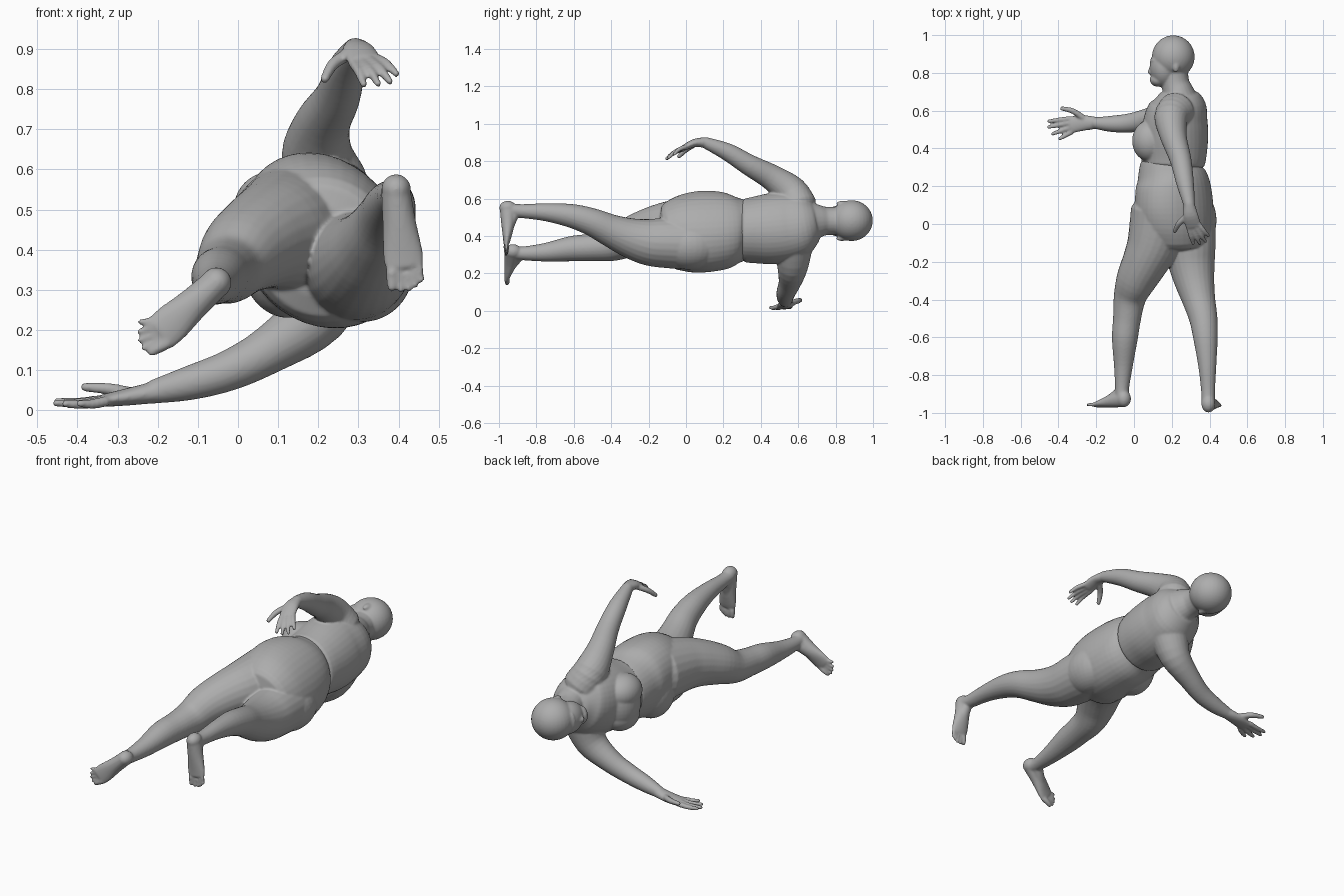
import bpy, bmesh, math
from mathutils import Vector, Matrix

grey = bpy.data.materials.new("clay_grey")
grey.diffuse_color = (0.42, 0.42, 0.42, 1)


def curve_through(pts, steps=4):
    """Smooth interpolation of (x, y, z, a, b) sections."""
    p = [pts[0]] + pts + [pts[-1]]
    out = []
    for i in range(1, len(p) - 2):
        for s in range(steps):
            t = s / steps
            out.append([0.5 * (2 * q1 + (q2 - q0) * t + (2 * q0 - 5 * q1 + 4 * q2 - q3) * t * t
                               + (3 * q1 - q0 - 3 * q2 + q3) * t ** 3)
                        for q0, q1, q2, q3 in zip(p[i - 1], p[i], p[i + 1], p[i + 2])])
    return out + [list(pts[-1])]


def tube(bm, pts, side=(0, 0, 1), cap=0.6, n=24):
    """Loft ellipses along a path; a is the half width along side, b across it."""
    sec = curve_through(pts)
    pos = [Vector(s[:3]) for s in sec]
    last = len(sec) - 1
    rings = []

    def ring(c, t, a, b):
        u = Vector(side)
        u = (u - t * u.dot(t)).normalized()
        v = t.cross(u)
        rings.append([bm.verts.new(c + u * a * math.cos(k * math.tau / n) + v * b * math.sin(k * math.tau / n))
                      for k in range(n)])

    for i, (c, s) in enumerate(zip(pos, sec)):
        t = (pos[min(i + 1, last)] - pos[max(i - 1, 0)]).normalized()
        a, b = s[3], s[4]
        ends = [(math.sin(w) * cap * min(a, b), math.cos(w)) for w in (1.35, 0.9, 0.45)]
        if i == 0:
            for d, k in ends:
                ring(c - t * d, t, a * k, b * k)
        ring(c, t, a, b)
        if i == last:
            for d, k in reversed(ends):
                ring(c + t * d, t, a * k, b * k)
    for r, q in zip(rings, rings[1:]):
        for k in range(n):
            bm.faces.new((r[k], r[(k + 1) % n], q[(k + 1) % n], q[k]))
    bm.faces.new(rings[0][::-1])
    bm.faces.new(rings[-1])


def ball(bm, c, r):
    bmesh.ops.create_uvsphere(bm, u_segments=32, v_segments=20, radius=1,
                              matrix=Matrix.Translation(c) @ Matrix.Diagonal((*r, 1)))


def limb(bm, pts):
    """Round limb from (x, y, z, radius) points."""
    tube(bm, [(*p, p[3]) for p in pts])


def digits(bm, roots, tips, radii, bend):
    """Fingers or toes: tapered tubes with a slight knuckle bend."""
    for r, t, w in zip(roots, tips, radii):
        m = (Vector(r) + Vector(t)) / 2 + Vector(bend)
        limb(bm, [(*r, w * 1.1), (*m, w), (*t, w * 0.75)])


def finish(bm, name, voxel, rounds):
    bmesh.ops.recalc_face_normals(bm, faces=bm.faces)
    me = bpy.data.meshes.new(name)
    bm.to_mesh(me)
    bm.free()
    me.materials.append(grey)
    ob = bpy.data.objects.new(name, me)
    bpy.context.collection.objects.link(ob)
    rm = ob.modifiers.new("fuse", 'REMESH')
    rm.mode, rm.voxel_size, rm.use_smooth_shade = 'VOXEL', voxel, True
    sm = ob.modifiers.new("soften", 'SMOOTH')
    sm.factor, sm.iterations = 0.5, rounds


# head with jaw, brow, nose and ears, joined by the neck to the torso
bm = bmesh.new()
ball(bm, (0.208, 0.885, 0.482), (0.113, 0.114, 0.109))
ball(bm, (0.16, 0.83, 0.48), (0.077, 0.105, 0.085))
ball(bm, (0.13, 0.762, 0.48), (0.046, 0.036, 0.052))
ball(bm, (0.115, 0.865, 0.48), (0.03, 0.018, 0.06))
tube(bm, [(0.1, 0.85, 0.48, 0.008, 0.01), (0.085, 0.8, 0.48, 0.016, 0.014)])
ball(bm, (0.094, 0.768, 0.48), (0.013, 0.01, 0.026))
for s in (-1, 1):
    ball(bm, (0.222, 0.835, 0.48 + s * 0.094), (0.018, 0.032, 0.013))
tube(bm, [(0.21, 0.83, 0.48, 0.075, 0.075), (0.218, 0.75, 0.48, 0.076, 0.074), (0.232, 0.7, 0.478, 0.095, 0.085),
          (0.24, 0.64, 0.47, 0.13, 0.12)])

# torso with full chest, turned slightly forward at the raised shoulder
tube(bm, [(0.208, 0.315, 0.43, 0.172, 0.165), (0.21, 0.36, 0.431, 0.178, 0.172), (0.215, 0.45, 0.438, 0.192, 0.174),
          (0.222, 0.55, 0.452, 0.192, 0.165), (0.238, 0.63, 0.465, 0.172, 0.143),
          (0.24, 0.685, 0.475, 0.115, 0.108)], side=(-0.4, 0, 0.92), cap=0.2, n=40)
ball(bm, (0.1, 0.445, 0.44), (0.105, 0.115, 0.15))
for x, z in ((0.1, 0.375), (0.085, 0.505)):
    ball(bm, (x, 0.44, z), (0.095, 0.11, 0.09))
# lower arm reaching forward to the ground
limb(bm, [(0.24, 0.575, 0.35, 0.105), (0.19, 0.57, 0.235, 0.082), (0.08, 0.555, 0.152, 0.06),
          (-0.02, 0.535, 0.1, 0.051), (-0.12, 0.53, 0.068, 0.043), (-0.21, 0.535, 0.046, 0.03)])
tube(bm, [(-0.2, 0.535, 0.046, 0.032, 0.028), (-0.27, 0.535, 0.034, 0.042, 0.022),
          (-0.335, 0.525, 0.024, 0.045, 0.016)], side=(0, 1, 0))
digits(bm, [(-0.34, 0.558, 0.025), (-0.345, 0.535, 0.024), (-0.34, 0.51, 0.022), (-0.33, 0.487, 0.022)],
       [(-0.454, 0.544, 0.022), (-0.456, 0.512, 0.018), (-0.434, 0.476, 0.016), (-0.397, 0.45, 0.017)],
       [0.0125] * 4, (0, 0, -0.004))
digits(bm, [(-0.26, 0.555, 0.04)], [(-0.385, 0.612, 0.058)], [0.015], (0, 0.014, 0.004))
# raised arm swept back
limb(bm, [(0.225, 0.6, 0.56, 0.1), (0.197, 0.56, 0.635, 0.09), (0.21, 0.46, 0.712, 0.07),
          (0.247, 0.34, 0.778, 0.057), (0.27, 0.22, 0.85, 0.047), (0.293, 0.1, 0.9, 0.03)])
tube(bm, [(0.293, 0.1, 0.9, 0.03, 0.028), (0.3, 0.045, 0.897, 0.04, 0.022),
          (0.315, -0.01, 0.872, 0.043, 0.016)], side=(1, 0, 0))
digits(bm, [(0.346, -0.003, 0.876), (0.328, -0.018, 0.87), (0.307, -0.02, 0.866), (0.287, -0.012, 0.866)],
       [(0.396, -0.064, 0.836), (0.38, -0.094, 0.817), (0.35, -0.106, 0.812), (0.314, -0.106, 0.81)],
       [0.012] * 4, (0, -0.004, 0.006))
digits(bm, [(0.28, 0.045, 0.89)], [(0.215, -0.04, 0.823)], [0.015], (-0.01, 0, 0.006))
finish(bm, "upper_body", 0.0058, 6)

# pelvis, rolled so the belly faces down and forward
bm = bmesh.new()
tube(bm, [(0.193, 0.33, 0.43, 0.16, 0.155), (0.195, 0.28, 0.43, 0.177, 0.17), (0.205, 0.21, 0.428, 0.215, 0.186),
          (0.212, 0.1, 0.424, 0.232, 0.192), (0.212, 0, 0.413, 0.218, 0.194), (0.21, -0.08, 0.4, 0.185, 0.18)],
     side=(-0.6, 0, 0.8), cap=0.3, n=40)
ball(bm, (0.125, 0.13, 0.38), (0.12, 0.13, 0.15))
# buttock of the trailing leg
ball(bm, (0.31, 0.02, 0.35), (0.127, 0.17, 0.13))
# forward leg
limb(bm, [(0.145, 0.05, 0.452, 0.165), (0.105, -0.1, 0.442, 0.142), (0.06, -0.2, 0.425, 0.123),
          (0.01, -0.3, 0.392, 0.106), (-0.022, -0.39, 0.352, 0.086), (-0.037, -0.5, 0.339, 0.074),
          (-0.049, -0.61, 0.332, 0.068), (-0.056, -0.75, 0.313, 0.05), (-0.063, -0.87, 0.307, 0.037),
          (-0.06, -0.92, 0.312, 0.036)])
ball(bm, (-0.054, -0.925, 0.318), (0.038, 0.045, 0.038))
tube(bm, [(-0.06, -0.926, 0.312, 0.037, 0.044), (-0.115, -0.936, 0.262, 0.041, 0.036),
          (-0.165, -0.95, 0.217, 0.049, 0.022), (-0.193, -0.957, 0.193, 0.048, 0.015)], side=(0.7, 0, -0.7))
tube(bm, [(-0.07, -0.89, 0.3, 0.03, 0.03), (-0.13, -0.93, 0.245, 0.03, 0.022)], side=(0.7, 0, -0.7))
digits(bm, [(-0.176, -0.957, 0.168), (-0.192, -0.957, 0.178), (-0.204, -0.957, 0.19),
            (-0.214, -0.957, 0.205), (-0.222, -0.957, 0.22)],
       [(-0.219, -0.958, 0.143), (-0.238, -0.958, 0.153), (-0.247, -0.958, 0.173),
        (-0.25, -0.958, 0.195), (-0.247, -0.958, 0.22)],
       [0.014, 0.0095, 0.009, 0.009, 0.009], (0, 0.002, 0))
# trailing leg
limb(bm, [(0.29, 0.03, 0.36, 0.14), (0.297, -0.1, 0.363, 0.135), (0.304, -0.2, 0.367, 0.125),
          (0.32, -0.3, 0.39, 0.107), (0.343, -0.4, 0.428, 0.088), (0.367, -0.5, 0.473, 0.075),
          (0.379, -0.61, 0.507, 0.064), (0.388, -0.75, 0.527, 0.048), (0.392, -0.88, 0.533, 0.037),
          (0.393, -0.95, 0.54, 0.036)])
ball(bm, (0.394, -0.953, 0.55), (0.037, 0.045, 0.038))
tube(bm, [(0.394, -0.952, 0.54, 0.037, 0.043), (0.402, -0.952, 0.465, 0.042, 0.036),
          (0.411, -0.957, 0.39, 0.05, 0.022), (0.415, -0.961, 0.358, 0.048, 0.015)], side=(1, 0, 0))
tube(bm, [(0.394, -0.92, 0.525, 0.03, 0.03), (0.404, -0.945, 0.44, 0.03, 0.022)], side=(1, 0, 0))
digits(bm, [(0.384, -0.961, 0.345), (0.404, -0.961, 0.34), (0.422, -0.961, 0.342),
            (0.438, -0.961, 0.347), (0.452, -0.961, 0.356)],
       [(0.383, -0.963, 0.302), (0.406, -0.963, 0.297), (0.426, -0.963, 0.299),
        (0.443, -0.963, 0.307), (0.458, -0.963, 0.322)],
       [0.014, 0.0095, 0.009, 0.009, 0.009], (0, 0.002, 0))
finish(bm, "lower_body", 0.0058, 6)
